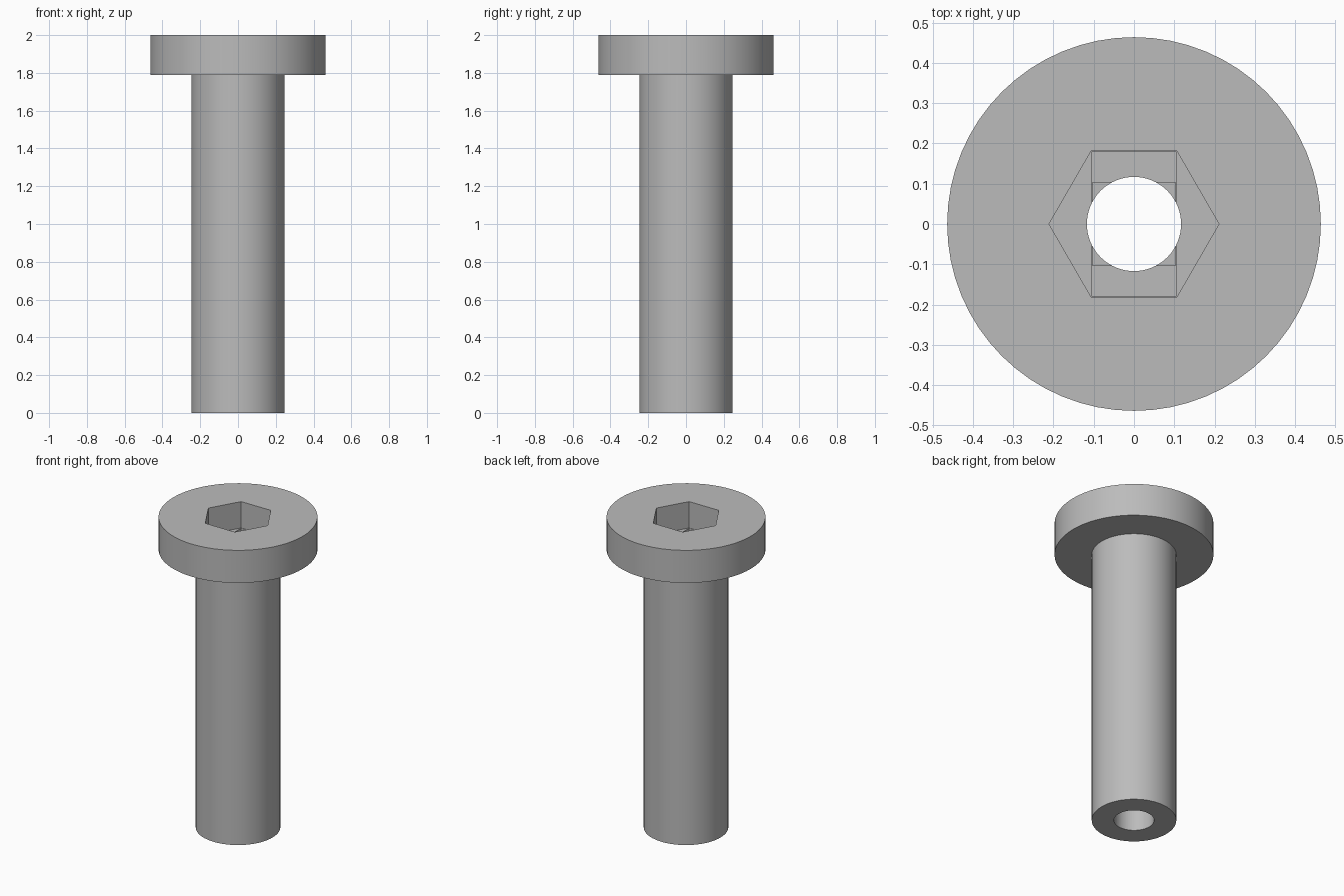
import bpy, bmesh, math
from mathutils import Vector

if "Cube" in bpy.data.objects:
    bpy.data.objects.remove(bpy.data.objects["Cube"])

SEGMENTS = 64
TOP, HEAD_BASE = 2.0, 1.79
HEAD_R, SHANK_R, BORE_R = 0.464, 0.247, 0.117
HEX_R = 0.211

steel = bpy.data.materials.new("grey_steel")
steel.use_nodes = True
grey = (0.5, 0.5, 0.5, 1)
steel.diffuse_color = grey
steel.node_tree.nodes["Principled BSDF"].inputs["Base Color"].default_value = grey


def make_object(name, bm):
    bmesh.ops.recalc_face_normals(bm, faces=bm.faces)
    mesh = bpy.data.meshes.new(name)
    bm.to_mesh(mesh)
    bm.free()
    mesh.materials.append(steel)
    obj = bpy.data.objects.new(name, mesh)
    bpy.context.collection.objects.link(obj)
    return obj


def prism(name, outline, z0, z1):
    bm = bmesh.new()
    face = bm.faces.new([bm.verts.new((x, y, z0)) for x, y in outline])
    extruded = bmesh.ops.extrude_face_region(bm, geom=[face])["geom"]
    bmesh.ops.translate(bm, vec=(0, 0, z1 - z0),
                        verts=[v for v in extruded if isinstance(v, bmesh.types.BMVert)])
    return make_object(name, bm)


def polygon(radius, sides):
    steps = [math.tau * i / sides for i in range(sides)]
    return [(radius * math.cos(a), radius * math.sin(a)) for a in steps]


def rectangle(hx, hy):
    return [(-hx, -hy), (hx, -hy), (hx, hy), (-hx, hy)]


# Bolt body: stepped profile turned around the z axis
bm = bmesh.new()
profile = [(0, 0), (SHANK_R, 0), (SHANK_R, HEAD_BASE), (HEAD_R, HEAD_BASE), (HEAD_R, TOP), (0, TOP)]
verts = [bm.verts.new((r, 0, z)) for r, z in profile]
edges = [bm.edges.new(pair) for pair in zip(verts, verts[1:])]
bmesh.ops.spin(bm, geom=verts + edges, cent=Vector(), axis=(0, 0, 1),
               angle=math.tau, steps=SEGMENTS, use_merge=False)
bmesh.ops.remove_doubles(bm, verts=bm.verts, dist=0.0001)
bolt = make_object("bolt", bm)

# Hex socket, stepping down through a slot and a square to the bore
above = TOP + 0.1
cutters = [
    prism("hex_socket_cutter", polygon(HEX_R, 6), TOP - 0.17, above),
    prism("slot_cutter", rectangle(0.104, 0.18), TOP - 0.19, above),
    prism("square_cutter", rectangle(0.1035, 0.1035), TOP - 0.21, above),
    prism("bore_cutter", polygon(BORE_R, SEGMENTS), -0.1, above),
]
bpy.ops.object.select_all(action="DESELECT")
bpy.context.view_layer.objects.active = bolt
bolt.select_set(True)
for cutter in cutters:
    cutter.hide_render = True
    cut = bolt.modifiers.new(cutter.name, "BOOLEAN")
    cut.operation = "DIFFERENCE"
    cut.solver = "EXACT"
    cut.object = cutter
    bpy.ops.object.modifier_apply(modifier=cut.name)
    bpy.data.objects.remove(cutter)

# Smooth round walls with crisp rims
bpy.ops.object.shade_smooth_by_angle(angle=math.radians(30))
